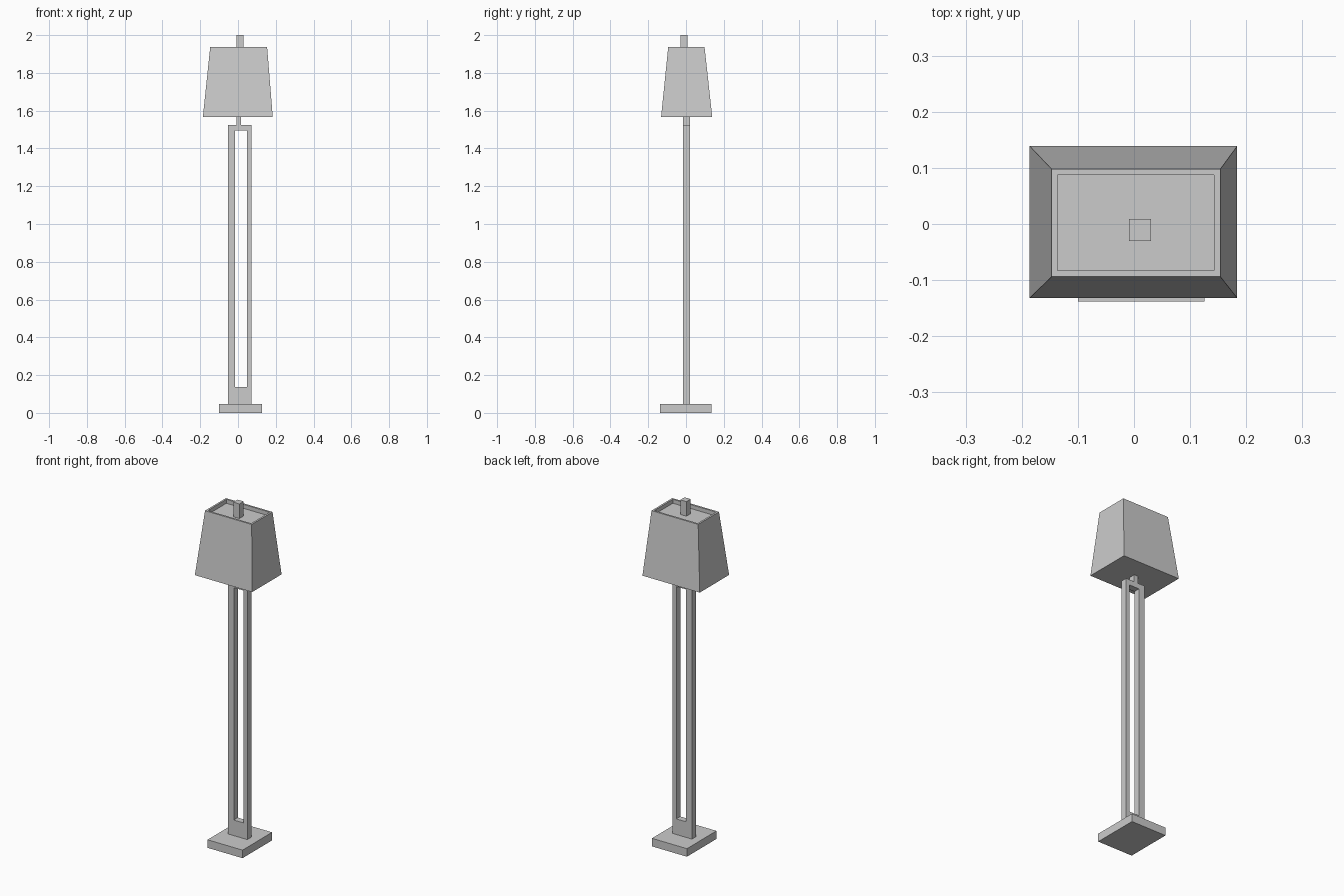
import bpy
import bmesh

cube = bpy.data.objects.get("Cube")
if cube:
    bpy.data.objects.remove(cube, do_unlink=True)

grey = bpy.data.materials.new("plain_grey")
grey.use_nodes = True
colour = (0.6, 0.6, 0.6, 1)
grey.diffuse_color = colour
grey.node_tree.nodes["Principled BSDF"].inputs["Base Color"].default_value = colour


def rectangle(bm, x, y, z):
    return [bm.verts.new((a, b, z)) for a, b in
            ((x[0], y[0]), (x[1], y[0]), (x[1], y[1]), (x[0], y[1]))]


def bridge(bm, lower, upper):
    for i in range(4):
        j = (i + 1) % 4
        bm.faces.new((lower[i], lower[j], upper[j], upper[i]))


def stack(name, sections):
    """Closed solid through a list of rectangular sections (x, y, z)."""
    bm = bmesh.new()
    rings = [rectangle(bm, *s) for s in sections]
    for lower, upper in zip(rings, rings[1:]):
        bridge(bm, lower, upper)
    bm.faces.new(rings[0][::-1])
    bm.faces.new(rings[-1])
    return finish(name, bm)


def finish(name, bm):
    bmesh.ops.recalc_face_normals(bm, faces=bm.faces)
    mesh = bpy.data.meshes.new(name)
    bm.to_mesh(mesh)
    bm.free()
    mesh.materials.append(grey)
    obj = bpy.data.objects.new(name, mesh)
    bpy.context.collection.objects.link(obj)
    return obj


def box(name, x, y, z):
    return stack(name, [(x, y, z[0]), (x, y, z[1])])


def frame(name, outer_x, outer_z, inner_x, inner_z, y):
    """Upright slab with a rectangular opening right through it."""
    bm = bmesh.new()
    rings = []
    for x, z in ((outer_x, outer_z), (inner_x, inner_z)):
        for depth in y:
            rings.append([bm.verts.new((a, depth, b)) for a, b in
                          ((x[0], z[0]), (x[1], z[0]), (x[1], z[1]), (x[0], z[1]))])
    outer_front, outer_back, inner_front, inner_back = rings
    bridge(bm, outer_front, inner_front)
    bridge(bm, inner_front, inner_back)
    bridge(bm, inner_back, outer_back)
    bridge(bm, outer_back, outer_front)
    return finish(name, bm)


# Base and open post
post_y = (-0.016, 0.021)
box("base", (-0.1, 0.126), (-0.138, 0.134), (0, 0.047))
frame("post_frame", (-0.053, 0.071), (0.047, 1.525),
      (-0.016, 0.048), (0.138, 1.494), post_y)
box("neck", (-0.008, 0.016), post_y, (1.525, 1.566))

# Tapered shade with a shallow recess in its top
recess_x, recess_y = (-0.136, 0.143), (-0.083, 0.087)
stack("lamp_shade", [
    ((-0.186, 0.184), (-0.132, 0.139), 1.566),
    ((-0.147, 0.154), (-0.094, 0.098), 1.938),
    (recess_x, recess_y, 1.938),
    (recess_x, recess_y, 1.915),
])
box("finial", (-0.009, 0.03), (-0.03, 0.009), (1.915, 2))
